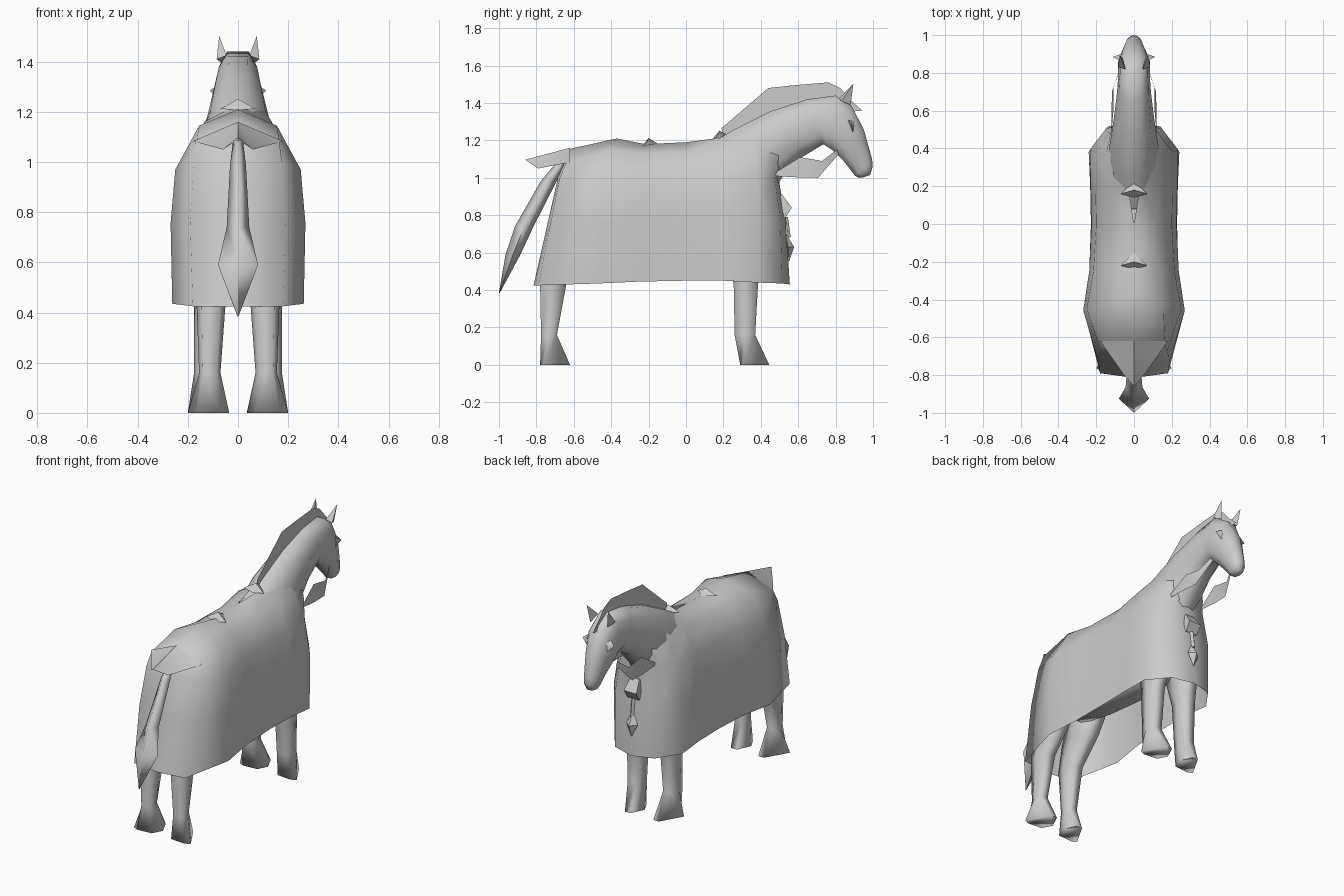
import bpy, bmesh, math
from mathutils import Vector

grey = bpy.data.materials.new("plain_grey")
grey.diffuse_color = (0.6, 0.6, 0.6, 1)


def make(name, verts, faces, angle=50, solid=True):
    """Mesh object with tidy normals and angle-limited smooth shading."""
    me = bpy.data.meshes.new(name)
    me.from_pydata([tuple(v) for v in verts], [], faces)
    bm = bmesh.new()
    bm.from_mesh(me)
    bmesh.ops.remove_doubles(bm, verts=bm.verts, dist=0.0005)
    if solid:
        bmesh.ops.recalc_face_normals(bm, faces=bm.faces)
    bm.to_mesh(me)
    bm.free()
    me.materials.append(grey)
    ob = bpy.data.objects.new(name, me)
    bpy.context.collection.objects.link(ob)
    bpy.ops.object.select_all(action='DESELECT')
    ob.select_set(True)
    bpy.context.view_layer.objects.active = ob
    bpy.ops.object.shade_smooth_by_angle(angle=math.radians(angle))
    return ob


def loft(name, rings, caps=True, angle=50):
    """Skin closed rings of equal point count."""
    n = len(rings[0])
    verts = [p for r in rings for p in r]
    faces = [(i * n + j, i * n + (j + 1) % n, (i + 1) * n + (j + 1) % n, (i + 1) * n + j)
             for i in range(len(rings) - 1) for j in range(n)]
    if caps:
        faces += [tuple(range(n)), tuple(range((len(rings) - 1) * n, len(rings) * n))]
    return make(name, verts, faces, angle)


def oval(top, bottom, w, n=10, full=1.0):
    """Flat-topped ring between two side-profile points (y, z), half width w; low full = boxier."""
    a, b = Vector((0, *top)), Vector((0, *bottom))
    c, r = (a + b) / 2, (a - b) / 2 / math.cos(math.pi / n)
    angles = [2 * math.pi * (k + .5) / n for k in range(n)]
    return [c + r * math.cos(t) + Vector((math.copysign(w * abs(math.sin(t)) ** full, math.sin(t)), 0, 0))
            for t in angles]


# Draped blanket: half outlines from rear centre to front centre
hem = [(0, -.815, .425), (.18, -.79, .425), (.262, -.47, .435), (.235, -.25, .445), (.228, 0, .45),
       (.232, .2, .45), (.24, .38, .44), (.14, .515, .435), (0, .555, .43)]
shoulder = [(0, -.685, 1.0), (.175, -.675, 1.0), (.25, -.45, .97), (.215, -.25, 1.0), (.2, 0, 1.0),
            (.205, .2, 1.0), (.205, .38, 1.0), (.13, .475, 1.0), (0, .495, 1.0)]
upper = [(0, -.65, 1.08), (.165, -.64, 1.08), (.155, -.42, 1.145), (.13, -.25, 1.13), (.12, 0, 1.135),
         (.135, .2, 1.16), (.148, .37, 1.13), (.122, .49, 1.07), (0, .515, 1.03)]
ridge = [(0, -.64, 1.1), (0, -.62, 1.155), (0, -.37, 1.21), (0, -.22, 1.18), (0, 0, 1.19),
         (.03, .19, 1.215), (.088, .36, 1.24), (.1, .5, 1.15), (0, .5, 1.1)]
middle = []
for a, b in zip(hem, shoulder):
    m = Vector(a).lerp(Vector(b), .6)
    m.y += .014 * (a[1] > .3)
    m.x += .014 * (a[0] > 0)
    middle.append(tuple(m))
rings = []
for row in (hem, middle, shoulder, upper, ridge):
    rings.append(list(row) + [(-x, y, z) for x, y, z in row[-2:0:-1]])
loft("blanket", rings, caps=False, angle=85)

# Blanket corner over the dock
make("tail_flap", [(0, -.86, 1.097), (.06, -.79, 1.05), (.18, -.62, 1.083), (0, -.62, 1.16),
                   (-.18, -.62, 1.083), (-.06, -.79, 1.05), (0, -.64, 1.09)],
     [(0, 1, 3), (1, 2, 3), (0, 3, 5), (5, 3, 4), (0, 6, 1), (1, 6, 2), (0, 5, 6), (5, 4, 6)], 60)

# Raised seams at the saddle and withers
for name, y, z in (("saddle_seam", -.2, 1.212), ("withers_seam", .18, 1.252)):
    make(name, [(0, y, z), (.07, y - .02, z - .04), (0, y - .04, z - .045), (-.07, y - .02, z - .04),
                (0, y + .05, z - .03)], [(0, 1, 2), (0, 2, 3), (0, 4, 1), (0, 3, 4)], 70)

# Trunk under the blanket
loft("trunk", [oval((y, t), (y, b), w, 8) for y, t, b, w in
               ((-.64, 1.02, .8, .09), (-.55, 1.1, .67, .18), (-.3, 1.12, .62, .18), (0, 1.12, .59, .18),
                (.25, 1.12, .59, .17), (.4, 1.05, .68, .13), (.46, .98, .78, .07))], angle=80)

# Neck and head in one skin
loft("neck_and_head", [oval(t, b, w, 10, full) for t, b, w, full in
     (((.08, 1.15), (.42, .86), .13, 1), ((.25, 1.255), (.52, 1.01), .135, 1), ((.45, 1.355), (.62, 1.11), .11, .9),
      ((.65, 1.42), (.735, 1.18), .09, .7), ((.80, 1.44), (.78, 1.15), .083, .55),
      ((.885, 1.385), (.835, 1.1), .085, .7), ((.95, 1.26), (.87, 1.055), .066, .9),
      ((.995, 1.1), (.905, 1.01), .045, 1), ((.998, 1.06), (.925, 1.0), .04, 1),
      ((.985, 1.015), (.95, 1.003), .018, 1))], angle=75)

# Thin upright mane with forelock
crest = [(.19, 1.265), (.44, 1.48), (.6, 1.497), (.76, 1.51), (.825, 1.48), (.88, 1.415), (.942, 1.36)]
root = [(.2, 1.225), (.46, 1.345), (.6, 1.39), (.75, 1.42), (.81, 1.42), (.85, 1.39), (.9, 1.355)]
make("mane", [(0, *p) for p in crest + root],
     [(i, i + 1, i + 8, i + 7) for i in range(6)], 40, solid=False)

# Tail
loft("tail", [[(0, yb, z), (w, (yb + yf) / 2, z), (0, yf, z), (-w, (yb + yf) / 2, z)] for z, yb, yf, w in
              ((1.085, -.69, -.64, .02), (.985, -.775, -.69, .032), (.74, -.915, -.815, .045),
               (.59, -.965, -.885, .08), (.385, -1, -.995, .002))], angle=100)

# Leg cross-sections: hoof with narrow inward toe, and rounded shank
hoof = [(-.6, -.9), (.6, -1), (1, -.8), (0, 1), (-.5, 1), (-1, -.1)]
shank = [(-.65, -1), (.65, -1), (1, 0), (.55, 1), (-.55, 1), (-1, 0)]

for side, s in (("right", 1), ("left", -1)):
    # Legs: height, rear y, front y, inner x, outer x
    for name, rows in (
        ("hind_leg", ((0, -.78, -.62, .035, .2), (.16, -.775, -.69, .07, .155), (.43, -.78, -.64, .05, .165),
                      (.6, -.74, -.5, .04, .18), (.85, -.66, -.36, .04, .19))),
        ("front_leg", ((0, .29, .445, .04, .2), (.16, .26, .37, .075, .175), (.43, .255, .385, .06, .175),
                       (.6, .22, .42, .04, .17), (.85, .2, .42, .03, .17)))):
        loft(f"{side}_{name}", [[(s * ((xi + xo) / 2 + (xo - xi) / 2 * u), (yb + yf) / 2 + (yf - yb) / 2 * v, z)
                                 for u, v in (hoof if z == 0 else shank)]
                                for z, yb, yf, xi, xo in rows], angle=100)
    # Ears
    make(f"{side}_ear", [(s * .075, .895, 1.503), (s * .085, .83, 1.41), (s * .045, .82, 1.425), (s * .06, .88, 1.39)],
         [(0, 1, 2), (0, 2, 3), (0, 3, 1), (1, 3, 2)], 30)
    # Eye with raised lid
    make(f"{side}_eye", [(s * .075, .865, 1.31), (s * .112, .885, 1.285), (s * .07, .893, 1.24), (s * .068, .9, 1.3)],
         [(0, 1, 3), (1, 2, 3), (0, 2, 1)], 80)
    # Rein strap hanging from muzzle to chest
    lower = [(.075, .815, 1.125), (.115, .706, 1.0), (.12, .6, 1.002), (.115, .47, 1.01)]
    top = [(.08, .808, 1.15), (.108, .727, 1.09), (.108, .61, 1.11), (.12, .48, 1.03)]
    make(f"{side}_rein", [(s * x, y, z) for x, y, z in lower + top],
         [(i, i + 1, i + 5, i + 4) for i in range(3)], 60, solid=False)

# Chest ornament: knot, cord and drop
loft("chest_knot", [[(-w, .5, z), (w, .5, z), (w, y, z), (-w, y, z)] for z, w, y in
                    ((.91, .03, .515), (.84, .045, .565), (.785, .04, .53))], angle=30)
make("chest_drop", [(0, .53, .71), (0, .55, .55), (.04, .545, .63), (-.04, .545, .63), (0, .578, .63)],
     [(0, 2, 4), (2, 1, 4), (1, 3, 4), (3, 0, 4), (0, 3, 1, 2)], 30)
loft("chest_cord", [[(-.012, y, z), (.012, y, z), (0, y + .015, z)] for y, z in ((.53, .79), (.545, .68))])
